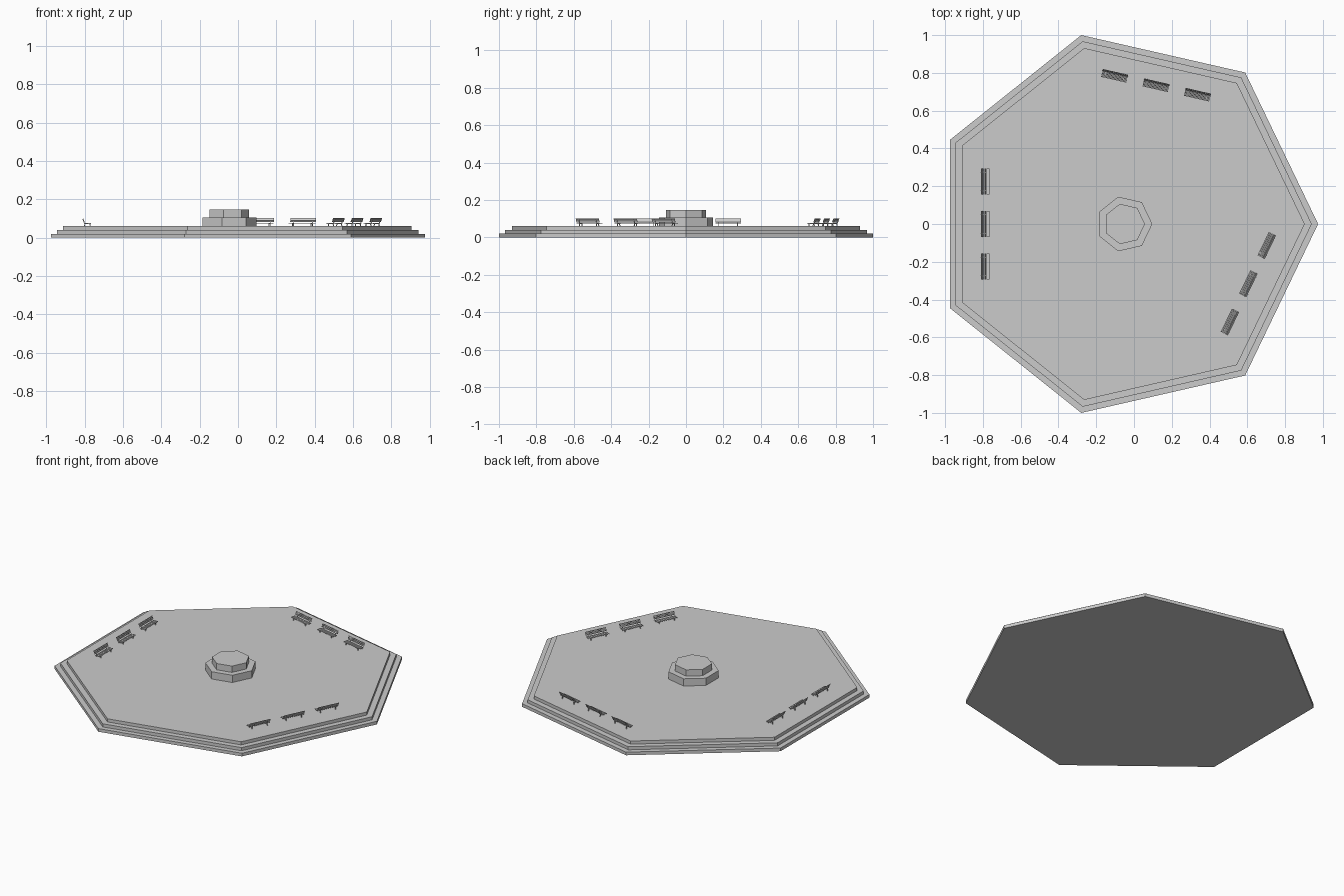
import bpy, bmesh
from math import pi, sin, cos, radians
from mathutils import Matrix, Vector

if "Cube" in bpy.data.objects:
    bpy.data.objects.remove(bpy.data.objects["Cube"])

CX = -0.051  # centre of the seven-sided plan


def heptagon(name, radius, z0, z1):
    bpy.ops.mesh.primitive_cylinder_add(vertices=7, radius=radius, depth=z1 - z0)
    ob = bpy.context.object
    # turn one corner towards +x
    ob.data.transform(Matrix.Rotation(-pi / 2, 4, 'Z'))
    ob.location = (CX, 0, (z0 + z1) / 2)
    ob.name = name


# stepped platform
for i, r in enumerate((1.0257, 0.992, 0.955)):
    heptagon(f"platform_step_{i + 1}", r, 0.02 * i, 0.02 * (i + 1))

# central pedestal
heptagon("pedestal_base", 0.148, 0.06, 0.106)
heptagon("pedestal_top", 0.109, 0.106, 0.146)


def box(bm, centre, size, tilt=0):
    m = (Matrix.Translation(centre) @ Matrix.Rotation(tilt, 4, 'X')
         @ Matrix.Diagonal((*size, 1)))
    bmesh.ops.create_cube(bm, size=1, matrix=m)


def bar(bm, x, a, b, w, t):
    # side-frame bar between two (y, z) points
    a, b = Vector((x, *a)), Vector((x, *b))
    d = b - a
    m = (Matrix.Translation((a + b) / 2) @ d.to_track_quat('Z', 'X').to_matrix().to_4x4())
    bmesh.ops.create_cube(bm, size=1, matrix=m @ Matrix.Diagonal((t, w, d.length, 1)))


def bench_mesh():
    bm = bmesh.new()
    length = 0.137
    # seat slats
    for i in range(4):
        box(bm, (0, -0.018 + 0.0082 * i, 0.0155), (length, 0.0062, 0.002))
    # leaning back slats
    lean = radians(-22)
    for i in range(3):
        h = 0.008 + 0.0078 * i
        box(bm, (0, 0.011 - h * sin(lean), 0.0165 + h * cos(lean)),
            (length, 0.002, 0.006), lean)
    # side frames: legs, seat rail and back post
    for x in (-0.05, 0.05):
        bar(bm, x, (-0.017, 0), (-0.014, 0.014), 0.004, 0.004)
        bar(bm, x, (0.014, 0), (0.011, 0.014), 0.004, 0.004)
        bar(bm, x, (-0.021, 0.013), (0.014, 0.013), 0.003, 0.004)
        bar(bm, x, (0.0125, 0.012), (0.0225, 0.038), 0.0025, 0.004)
    me = bpy.data.meshes.new("bench")
    bm.to_mesh(me)
    bm.free()
    return me


# three rows of three benches facing the pedestal
mesh = bench_mesh()
for row, (angle, dist) in enumerate(((pi, 0.736), (3 * pi / 7, 0.753), (-pi / 7, 0.728))):
    for k in (-1, 0, 1):
        ob = bpy.data.objects.new(f"bench_{row + 1}_{k + 2}", mesh)
        bpy.context.collection.objects.link(ob)
        t = 0.225 * k
        ob.location = (CX + dist * cos(angle) - t * sin(angle),
                       dist * sin(angle) + t * cos(angle), 0.06)
        ob.rotation_euler.z = angle - pi / 2
